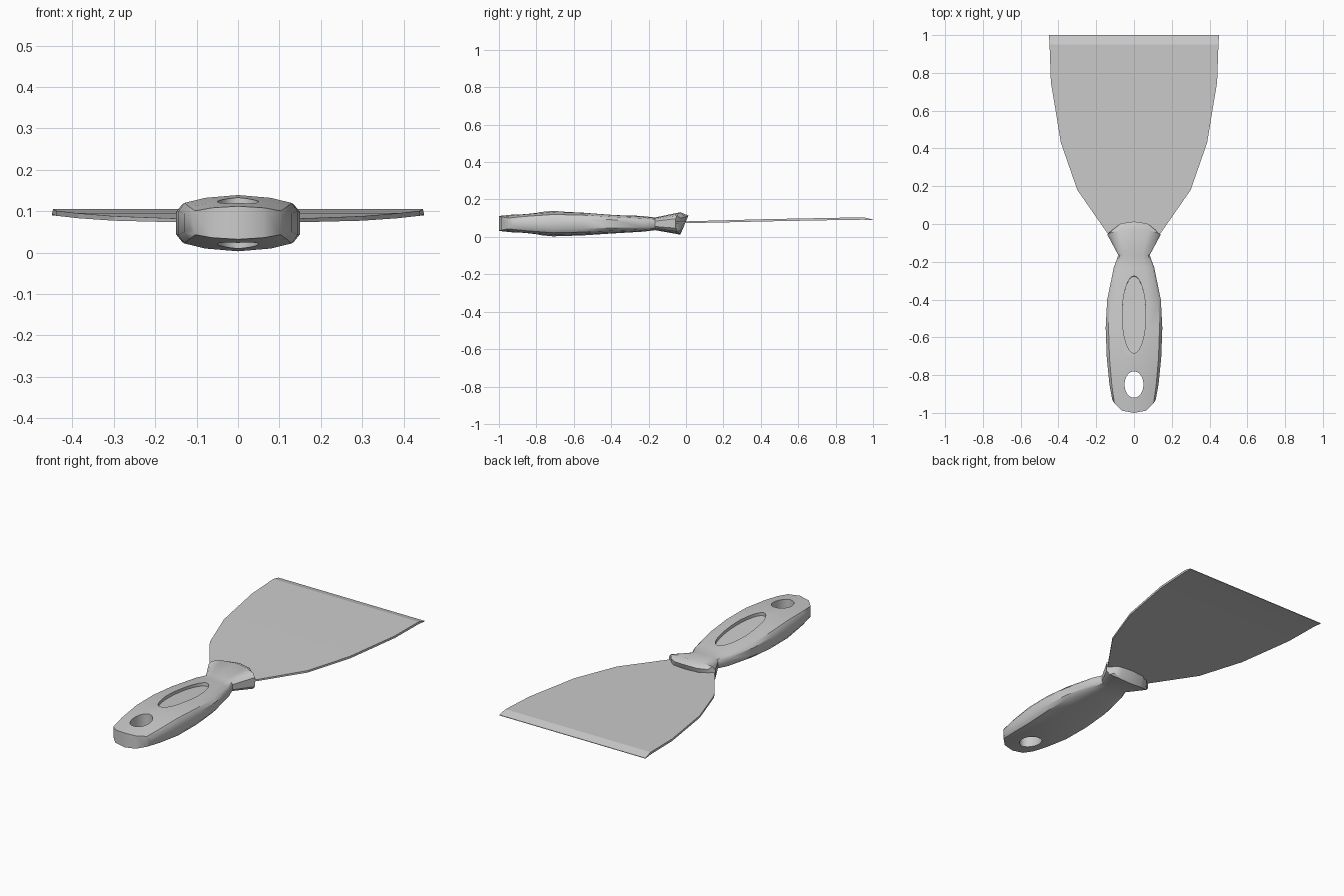
import bpy, bmesh, math

if "Cube" in bpy.data.objects:
    bpy.data.objects.remove(bpy.data.objects["Cube"])


def mesh_object(name, bm):
    bmesh.ops.recalc_face_normals(bm, faces=bm.faces[:])
    me = bpy.data.meshes.new(name)
    bm.to_mesh(me)
    bm.free()
    ob = bpy.data.objects.new(name, me)
    bpy.context.collection.objects.link(ob)
    return ob


def activate(ob):
    bpy.ops.object.select_all(action='DESELECT')
    ob.select_set(True)
    bpy.context.view_layer.objects.active = ob


def cut_ellipse(target, loc, rx, ry, depth, tilt=0.0):
    bpy.ops.mesh.primitive_cylinder_add(vertices=32, radius=1, depth=depth,
                                        location=loc, rotation=(tilt, 0, 0))
    cutter = bpy.context.object
    cutter.scale = (rx, ry, 1)
    cutter.hide_render = True
    mod = target.modifiers.new("cut", 'BOOLEAN')
    mod.operation = 'DIFFERENCE'
    mod.solver = 'EXACT'
    mod.object = cutter
    activate(target)
    bpy.ops.object.modifier_apply(modifier=mod.name)
    bpy.data.objects.remove(cutter)


# Handle: lofted rings (y at centre, half width, z low, z high, y bend at sides)
RINGS = [
    (-1.00, .115, .032, .112, .07),
    (-.87, .130, .018, .125, .02),
    (-.71, .144, .003, .139, 0),
    (-.55, .150, .008, .134, 0),
    (-.40, .142, .018, .122, 0),
    (-.23, .107, .028, .111, 0),
    (-.165, .083, .036, .104, 0),
    (-.03, .142, .012, .132, -.025),
    (.013, .126, .020, .114, -.06),
]
HALF = [(-1, .42), (-.9, .72), (-.55, .9), (0, 1), (.55, .9), (.9, .72), (1, .42)]
SECTION = HALF + [(u, -v) for u, v in reversed(HALF)]
N = len(SECTION)

bm = bmesh.new()
loops = []
for i, (y, w, lo, hi, bend) in enumerate(RINGS):
    loop = []
    for u, v in SECTION:
        py = y + bend * abs(u) ** 3
        if i == len(RINGS) - 1 and v < 0:      # lower lip sits further back
            py = min(py, -.027)
        loop.append(bm.verts.new((w * u, py, (lo + hi) / 2 + v * (hi - lo) / 2)))
    loops.append(loop)
for a, b in zip(loops, loops[1:]):
    for k in range(N):
        bm.faces.new((a[k], a[(k + 1) % N], b[(k + 1) % N], b[k]))
for loop in (loops[0], loops[-1]):             # end caps as vertical strips
    for k in range(len(HALF) - 1):
        bm.faces.new((loop[k], loop[k + 1], loop[N - 2 - k], loop[N - 1 - k]))
handle = mesh_object("handle", bm)

# Hanging hole and thumb recess
cut_ellipse(handle, (0, -.85, .07), .05, .07, .4)
tilt = math.atan2(-.025, .41)
cut_ellipse(handle, (0, -.475, .107 + .1), .062, .205, .2, tilt)
activate(handle)
bpy.ops.object.shade_smooth_by_angle(angle=math.radians(38))

# Blade: (y, half width, z bottom, z top), thinning to a bevelled edge
BLADE = [
    (-.10, .105, .073, .082),
    (-.05, .140, .073, .082),
    (.18, .300, .077, .088),
    (.43, .387, .083, .095),
    (.75, .440, .089, .101),
    (.95, .447, .092, .105),
    (1.0, .450, .089, .092),
]
bm = bmesh.new()
rows = [[bm.verts.new(p) for p in ((-w, y, lo), (w, y, lo), (w, y, hi), (-w, y, hi))]
        for y, w, lo, hi in BLADE]
for a, b in zip(rows, rows[1:]):
    for k in range(4):
        bm.faces.new((a[k], a[(k + 1) % 4], b[(k + 1) % 4], b[k]))
bm.faces.new(rows[0])
bm.faces.new(rows[-1])
blade = mesh_object("blade", bm)
activate(blade)
bpy.ops.object.shade_smooth_by_angle(angle=math.radians(8))
